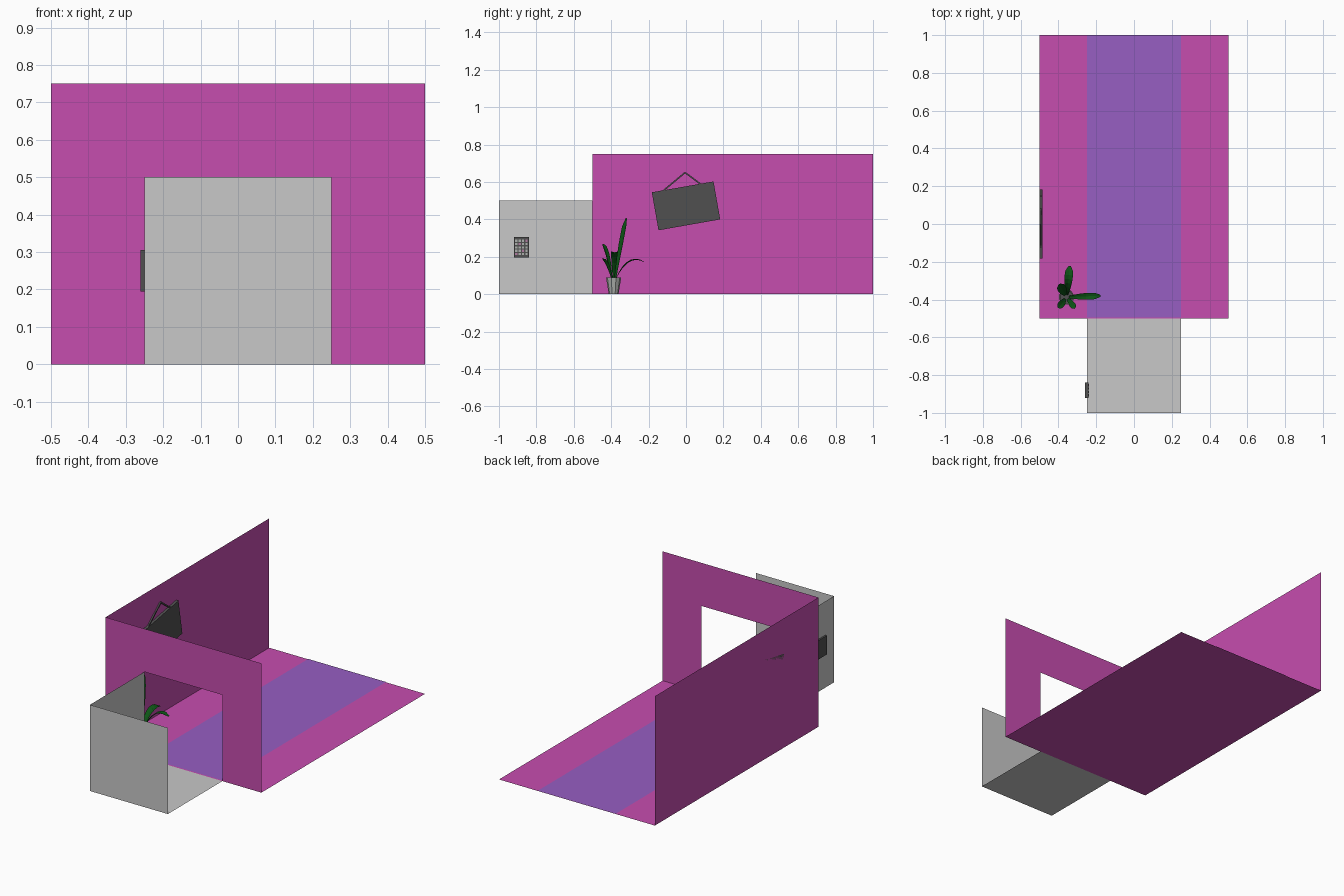
import bpy, bmesh, math
from mathutils import Vector, Matrix

cube = bpy.data.objects.get("Cube")
if cube:
    bpy.data.objects.remove(cube, do_unlink=True)


def material(name, r, g, b):
    m = bpy.data.materials.new(name)
    m.use_nodes = True
    m.diffuse_color = (r, g, b, 1)
    m.node_tree.nodes["Principled BSDF"].inputs["Base Color"].default_value = (r, g, b, 1)
    return m


MAGENTA = material("magenta paint", 0.565, 0.074, 0.43)
PURPLE = material("purple carpet", 0.31, 0.112, 0.54)
GREY = material("light grey", 0.58, 0.58, 0.58)
DARK = material("dark grey", 0.08, 0.08, 0.08)
GREEN = material("leaf green", 0.004, 0.09, 0.008)
POT = material("pot grey", 0.42, 0.44, 0.42)
PINK = material("button pink", 0.45, 0.2, 0.36)


def finish(name, bm, *mats):
    mesh = bpy.data.meshes.new(name)
    bm.to_mesh(mesh)
    bm.free()
    for m in mats:
        mesh.materials.append(m)
    obj = bpy.data.objects.new(name, mesh)
    bpy.context.collection.objects.link(obj)
    return obj


def sheet(name, points, mat):
    bm = bmesh.new()
    bm.faces.new([bm.verts.new(p) for p in points])
    return finish(name, bm, mat)


def floor(name, x, y0, y1, z, mat):
    sheet(name, [(-x, y0, z), (x, y0, z), (x, y1, z), (-x, y1, z)], mat)


def side_wall(name, x, y0, y1, h, mat):
    sheet(name, [(x, y0, 0), (x, y1, 0), (x, y1, h), (x, y0, h)], mat)


def add_box(bm, center, size, tilt=0, index=0):
    mat = (Matrix.Translation(center) @ Matrix.Rotation(tilt, 4, 'X')
           @ Matrix.Diagonal((*size, 1)))
    made = bmesh.ops.create_cube(bm, size=1, matrix=mat)
    for f in {f for v in made["verts"] for f in v.link_faces}:
        f.material_index = index


# Hall: floor, carpet, side wall and front wall with doorway
floor("hall_floor", 0.5, -0.5, 1, 0, MAGENTA)
floor("carpet_runner", 0.25, -0.495, 1, 0.002, PURPLE)
side_wall("hall_side_wall", -0.5, -0.5, 1, 0.75, MAGENTA)
outline = [(-.5, 0), (-.25, 0), (-.25, .5), (.25, .5), (.25, 0), (.5, 0), (.5, .75), (-.5, .75)]
sheet("doorway_wall", [(x, -0.5, z) for x, z in outline], MAGENTA)

# Open grey cabin in front of the doorway
floor("cabin_floor", 0.25, -1, -0.5, 0, GREY)
side_wall("cabin_side_wall", -0.25, -1, -0.5, 0.5, GREY)
sheet("cabin_front_wall", [(-.25, -1, 0), (.25, -1, 0), (.25, -1, .5), (-.25, -1, .5)], GREY)

# Button panel set through the cabin wall
bm = bmesh.new()
add_box(bm, (-0.25, -0.88, 0.25), (0.02, 0.08, 0.11))
for row in range(5):
    for col in range(4):
        at = (-0.24, -0.907 + 0.018 * col, 0.214 + 0.018 * row)
        add_box(bm, at, (0.004, 0.012, 0.012), index=2 if (row + 2 * col) % 5 == 0 else 1)
finish("button_panel", bm, DARK, POT, PINK)

# Crooked picture and its hanging cord
bm = bmesh.new()
add_box(bm, (-0.4925, 0, 0.472), (0.015, 0.335, 0.206), math.radians(10))
finish("picture", bm, DARK)
bm = bmesh.new()
apex = Vector((-0.4925, -0.005, 0.65))
for y, z in ((-0.125, 0.55), (0.085, 0.583)):
    end = Vector((-0.4925, y, z))
    d = end - apex
    add_box(bm, (apex + end) / 2, (0.008, d.length, 0.008), math.atan2(d.z, d.y))
finish("picture_cord", bm, DARK)

# Faceted pot with soil
ROOT = Vector((-0.357, -0.387, 0))
bm = bmesh.new()
bmesh.ops.create_cone(bm, cap_ends=True, segments=10, radius1=0.026, radius2=0.041, depth=0.09,
                      matrix=Matrix.Translation(ROOT + Vector((0, 0, 0.045))))
top = [f for f in bm.faces if f.normal.z > 0.9]
bmesh.ops.inset_region(bm, faces=top, thickness=0.006)
for f in top:
    f.material_index = 1
    for v in f.verts:
        v.co.z -= 0.008
finish("plant_pot", bm, POT, DARK)


# Leaves: folded strips swept along a bent path
def leaf(name, tip, bend, width):
    start, tip = ROOT + Vector((0, 0, 0.08)), Vector(tip)
    out = Vector((tip.x - start.x, tip.y - start.y, 0)).normalized()
    start += out * 0.012
    side = Vector((out.y, -out.x, 0))
    mid = start.lerp(tip, 0.45) + Vector((0, 0, bend))
    bm = bmesh.new()
    rows, steps = [], 7
    for i in range(steps + 1):
        t = i / steps
        p = start * (1 - t) ** 2 + mid * 2 * t * (1 - t) + tip * t * t
        w = width / 2 * (0.25 + 0.75 * math.sin(math.pi * min(1, t * 0.72 + 0.02)))
        w *= 0.35 if i == steps else 1
        fold = Vector((0, 0, 0.25 * w)) + out * -0.15 * w
        rows.append([bm.verts.new(q) for q in (p - side * w + fold, p, p + side * w + fold)])
    for a, b in zip(rows, rows[1:]):
        for k in range(2):
            bm.faces.new((a[k], a[k + 1], b[k + 1], b[k]))
    finish(name, bm, GREEN)


leaf("tall_leaf", (-0.395, -0.318, 0.405), 0.02, 0.048)
leaf("back_leaf", (-0.34, -0.222, 0.17), 0.10, 0.044)
leaf("side_leaf", (-0.177, -0.38, 0.215), 0.12, 0.036)
leaf("upper_front_leaf", (-0.40, -0.445, 0.268), 0.06, 0.036)
leaf("lower_front_leaf", (-0.312, -0.447, 0.19), 0.04, 0.032)
